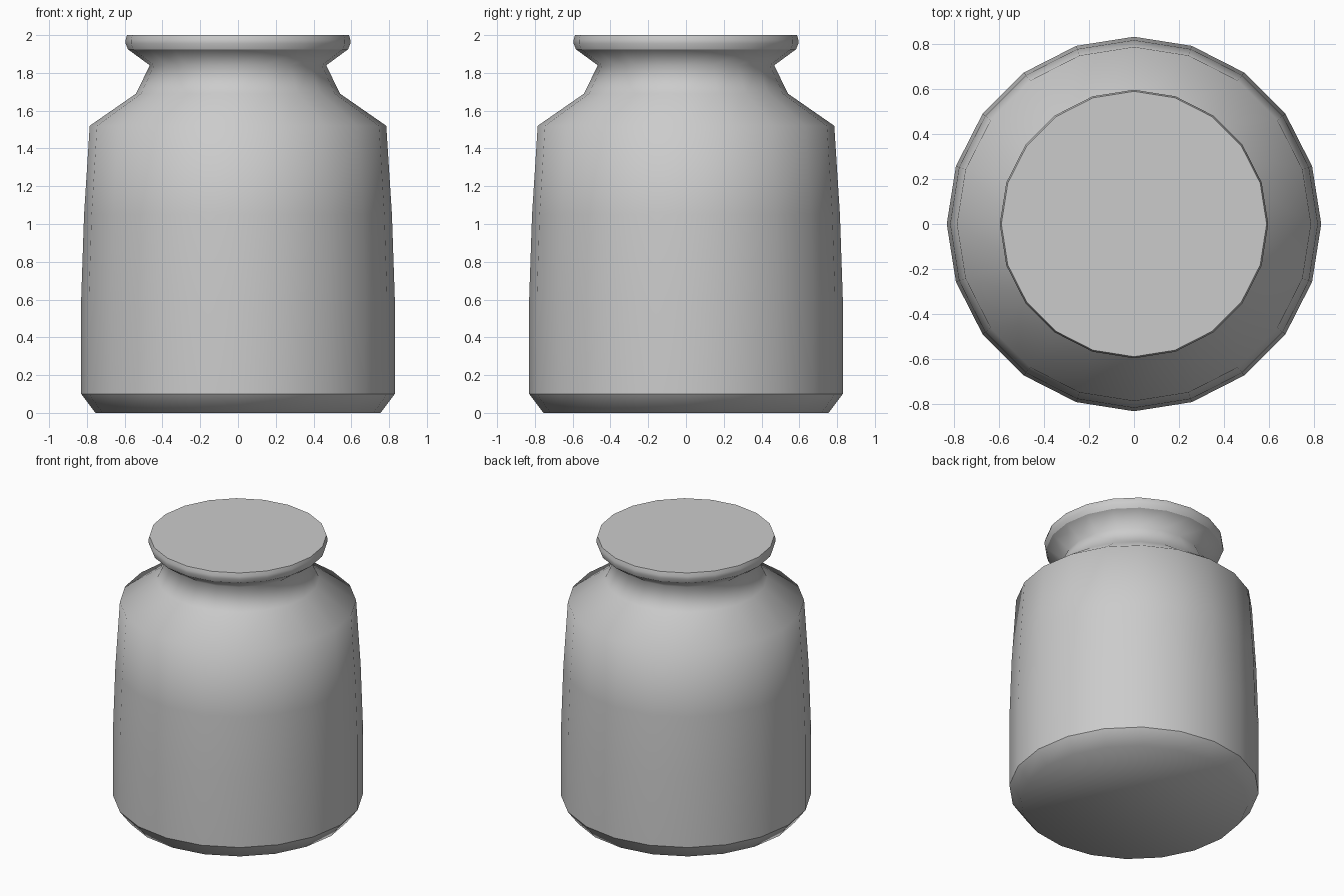
import bpy, bmesh, math

if "Cube" in bpy.data.objects:
    bpy.data.objects.remove(bpy.data.objects["Cube"])

SIDES = 20


def lathe(name, profile, sharp_rings):
    """Turn a (radius, height) profile into a closed solid with chosen sharp rings."""
    bm = bmesh.new()
    rings = []
    for r, z in profile:
        rings.append([bm.verts.new((r * math.cos(2 * math.pi * i / SIDES),
                                    r * math.sin(2 * math.pi * i / SIDES), z))
                      for i in range(SIDES)])
    for a, b in zip(rings, rings[1:]):
        for i in range(SIDES):
            j = (i + 1) % SIDES
            bm.faces.new((a[i], a[j], b[j], b[i]))
    bm.faces.new(rings[0][::-1])
    bm.faces.new(rings[-1])
    for f in bm.faces:
        f.smooth = True
    for k in sharp_rings:
        for i in range(SIDES):
            bm.edges.get((rings[k][i], rings[k][(i + 1) % SIDES])).smooth = False
    mesh = bpy.data.meshes.new(name)
    bm.to_mesh(mesh)
    bm.free()
    obj = bpy.data.objects.new(name, mesh)
    bpy.context.collection.objects.link(obj)
    return obj


# Jar: chamfered foot, tapering body, sloped shoulder, pinched neck, flared rim
lathe("jar", [
    (0.755, 0.0), (0.83, 0.10),
    (0.83, 0.61), (0.815, 1.05), (0.785, 1.52),
    (0.54, 1.69), (0.467, 1.84),
    (0.583, 1.925), (0.595, 1.955), (0.595, 1.975), (0.588, 2.0),
], sharp_rings=(1, 7, 10))
